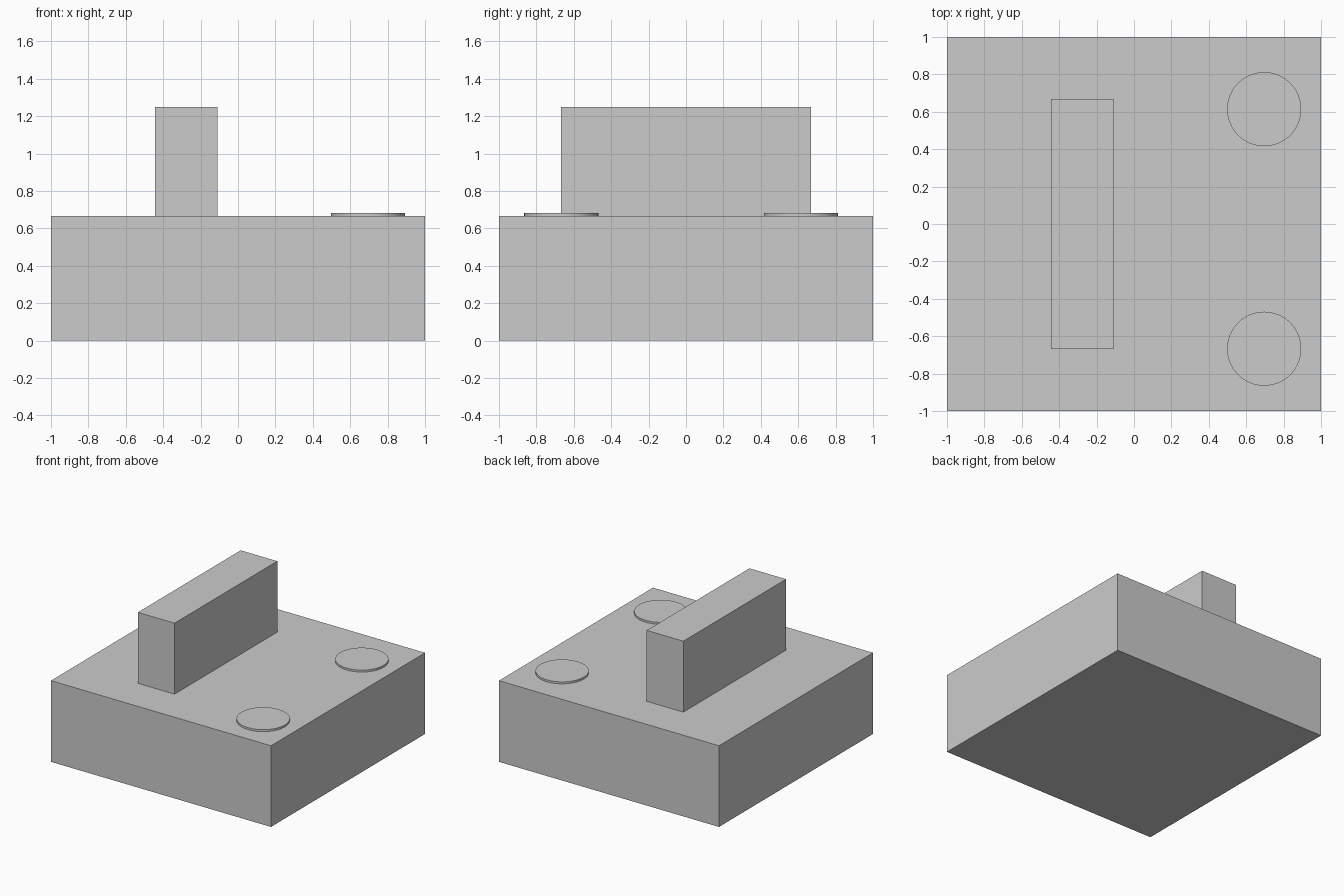
import bpy

if "Cube" in bpy.data.objects:
    bpy.data.objects.remove(bpy.data.objects["Cube"])

BASE_TOP = 0.667


def box(name, x, y, z):
    """Box from (min, max) ranges on each axis."""
    centre = [(a + b) / 2 for a, b in (x, y, z)]
    bpy.ops.mesh.primitive_cube_add(size=1, location=centre)
    ob = bpy.context.object
    ob.name = name
    ob.scale = [b - a for a, b in (x, y, z)]
    bpy.ops.object.transform_apply(location=False, rotation=False, scale=True)
    return ob


def disc(name, x, y, radius=0.198, height=0.016):
    """Thin round pad resting on the base."""
    bpy.ops.mesh.primitive_cylinder_add(
        vertices=64, radius=radius, depth=height,
        location=(x, y, BASE_TOP + height / 2))
    ob = bpy.context.object
    ob.name = name
    bpy.ops.object.shade_smooth_by_angle()
    return ob


# Square base slab
box("base", (-1, 1), (-1, 1), (0, BASE_TOP))

# Upright block
box("upright_block", (-0.443, -0.11), (-0.667, 0.667), (BASE_TOP, 1.25))

# Two shallow round pads
disc("front_pad", 0.696, -0.667)
disc("back_pad", 0.696, 0.614)
